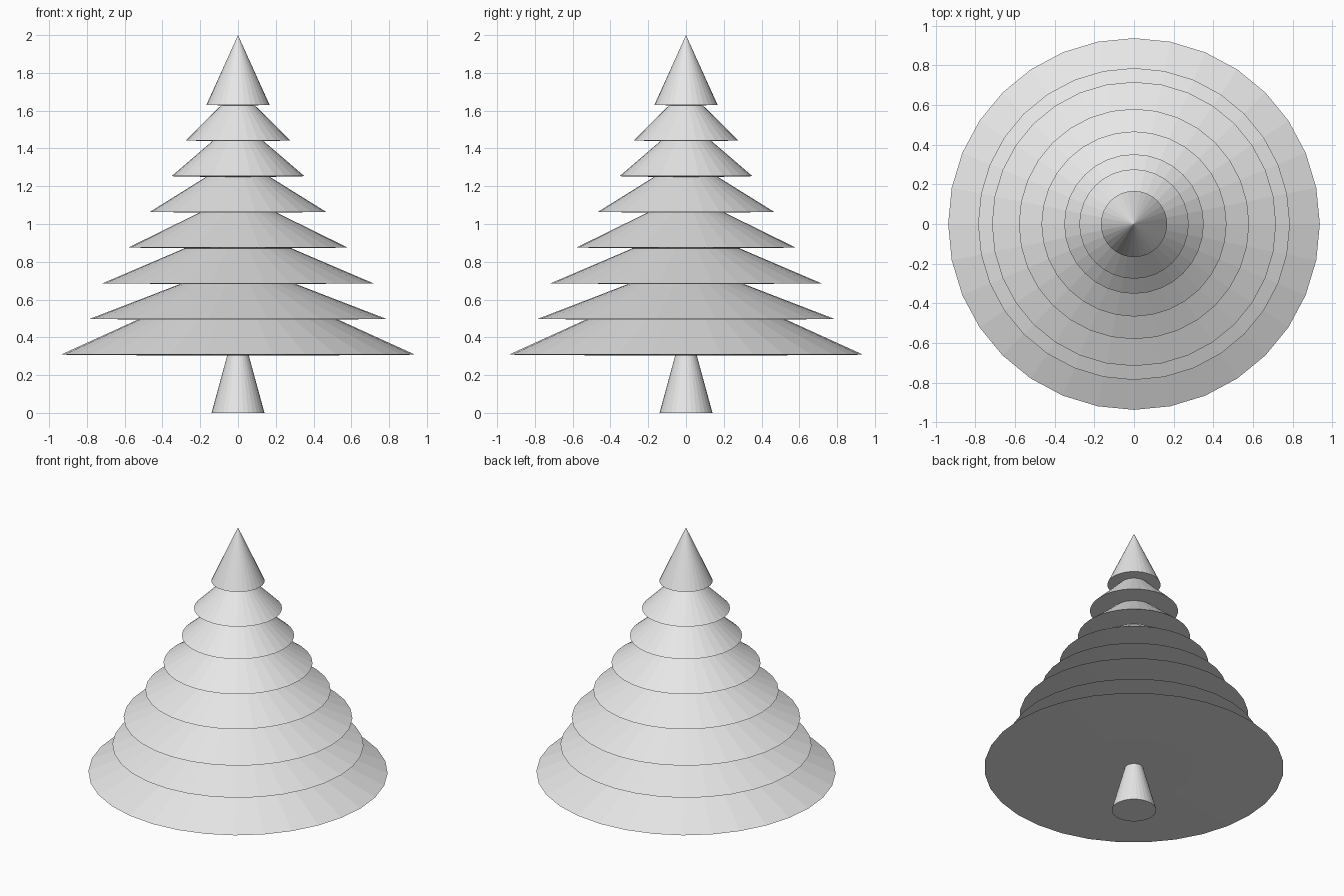
import bpy
import bmesh
import math

cube = bpy.data.objects.get("Cube")
if cube:
    bpy.data.objects.remove(cube)

SIDES = 32

grey = bpy.data.materials.new("light_grey")
grey.use_nodes = True
grey.diffuse_color = (0.8, 0.8, 0.8, 1)
grey.node_tree.nodes["Principled BSDF"].inputs["Base Color"].default_value = (0.8, 0.8, 0.8, 1)


def turned(name, profile):
    """Faceted solid turned about z from (radius, height) points, bottom to top."""
    bm = bmesh.new()
    rings = []
    for radius, z in profile:
        if radius == 0:
            rings.append([bm.verts.new((0, 0, z))] * SIDES)
        else:
            angles = [math.tau * i / SIDES for i in range(SIDES)]
            rings.append([bm.verts.new((radius * math.cos(a), radius * math.sin(a), z)) for a in angles])
    for low, high in zip(rings, rings[1:]):
        for i in range(SIDES):
            j = (i + 1) % SIDES
            corners = dict.fromkeys([low[i], low[j], high[j], high[i]])
            bm.faces.new(list(corners))
    bmesh.ops.recalc_face_normals(bm, faces=bm.faces)
    mesh = bpy.data.meshes.new(name)
    bm.to_mesh(mesh)
    bm.free()
    mesh.materials.append(grey)
    obj = bpy.data.objects.new(name, mesh)
    bpy.context.collection.objects.link(obj)
    return obj


# Tapered trunk, its top hidden inside the lowest branches
turned("trunk", [(0, 0), (0.14, 0), (0.05, 0.33), (0, 0.33)])

# Branch tiers from bottom to top: rim radius and cone height
tiers = [(0.938, 0.427), (0.787, 0.303), (0.717, 0.306), (0.581, 0.286),
         (0.467, 0.290), (0.352, 0.302), (0.276, 0.275), (0.167, 0.369)]
for n, (radius, height) in enumerate(tiers):
    base = 0.308 + 0.189 * n
    # Underside sags very slightly towards the middle
    turned(f"branch_tier_{n + 1}", [(0, base - 0.004), (radius * 0.4, base - 0.004),
                                    (radius, base), (0, base + height)])
